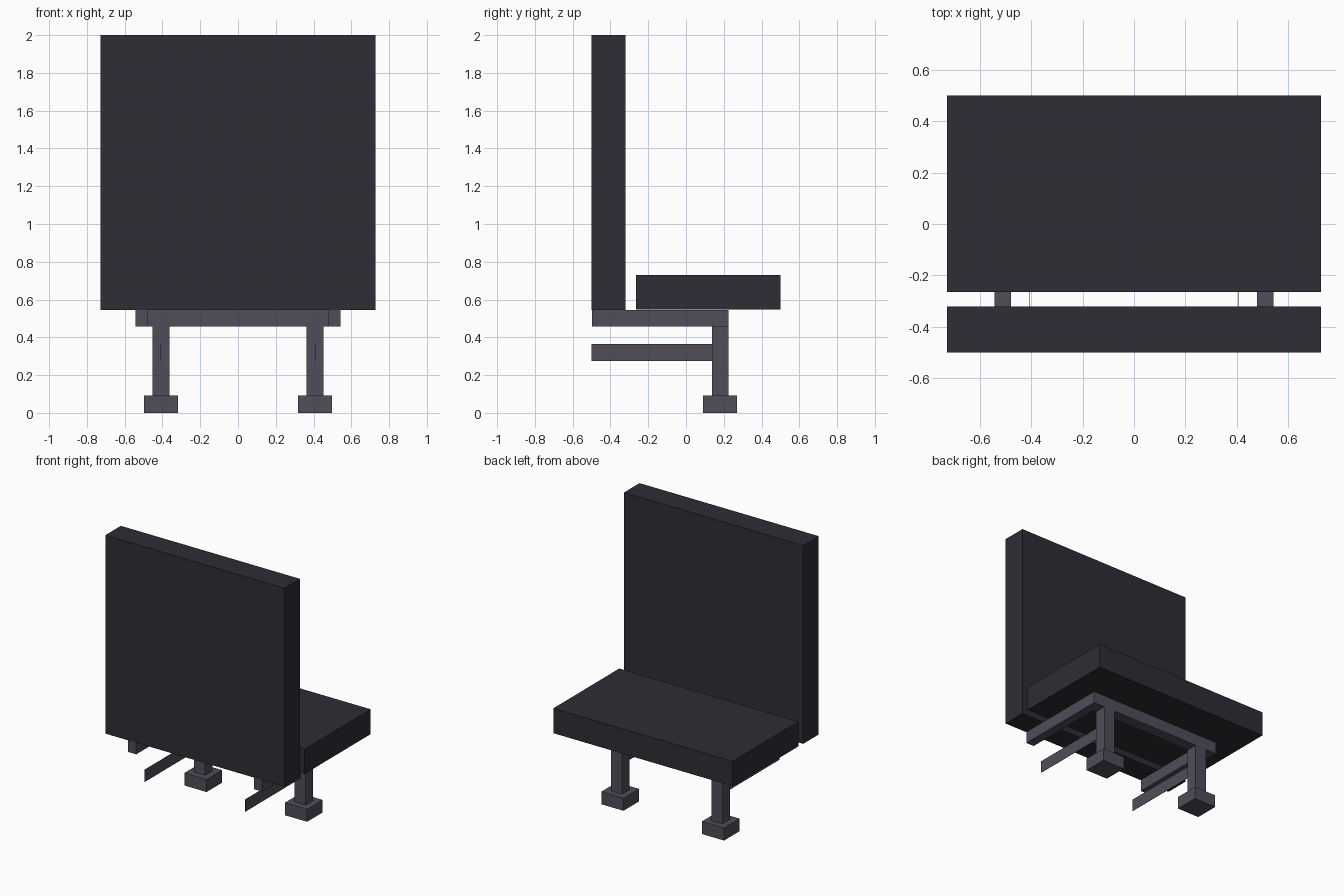
import bpy
import bmesh

cube = bpy.data.objects.get("Cube")
if cube:
    bpy.data.objects.remove(cube, do_unlink=True)


def make_material(name, rgb):
    mat = bpy.data.materials.new(name)
    mat.use_nodes = True
    color = (*rgb, 1.0)
    mat.diffuse_color = color
    bsdf = next(n for n in mat.node_tree.nodes if n.type == "BSDF_PRINCIPLED")
    bsdf.inputs["Base Color"].default_value = color
    return mat


cushion = make_material("dark_cushion", (0.026, 0.026, 0.036))
metal = make_material("grey_violet_frame", (0.084, 0.074, 0.102))


def box(name, x, y, z, mat):
    """Axis-aligned box from (low, high) ranges on each axis."""
    bm = bmesh.new()
    bmesh.ops.create_cube(bm, size=1.0)
    for v in bm.verts:
        v.co = [r[0] if c < 0 else r[1] for c, r in zip(v.co, (x, y, z))]
    mesh = bpy.data.meshes.new(name)
    bm.to_mesh(mesh)
    bm.free()
    mesh.materials.append(mat)
    obj = bpy.data.objects.new(name, mesh)
    bpy.context.collection.objects.link(obj)
    return obj


def mirrored_box(name, x, y, z, mat):
    """One box on each side of the centre line."""
    box("left_" + name, x, y, z, mat)
    box("right_" + name, (-x[1], -x[0]), y, z, mat)


# Cushions
HALF = 0.727
box("backrest", (-HALF, HALF), (-0.5, -0.32), (0.545, 2.0), cushion)
box("seat", (-HALF, HALF), (-0.265, 0.5), (0.548, 0.73), cushion)

# Frame under the seat
LEG_Y = (0.138, 0.224)
RAIL_Z = (0.458, 0.545)
box("cross_bar", (-0.478, 0.478), LEG_Y, RAIL_Z, metal)
mirrored_box("side_rail", (0.478, 0.543), (-0.497, LEG_Y[1]), RAIL_Z, metal)

# Legs, feet and thin lower braces
mirrored_box("leg", (0.363, 0.453), LEG_Y, (0.09, RAIL_Z[0]), metal)
mirrored_box("foot", (0.318, 0.498), (0.09, 0.27), (0.0, 0.092), metal)
mirrored_box("lower_brace", (0.407, 0.409), (-0.5, LEG_Y[0]), (0.275, 0.365), metal)
